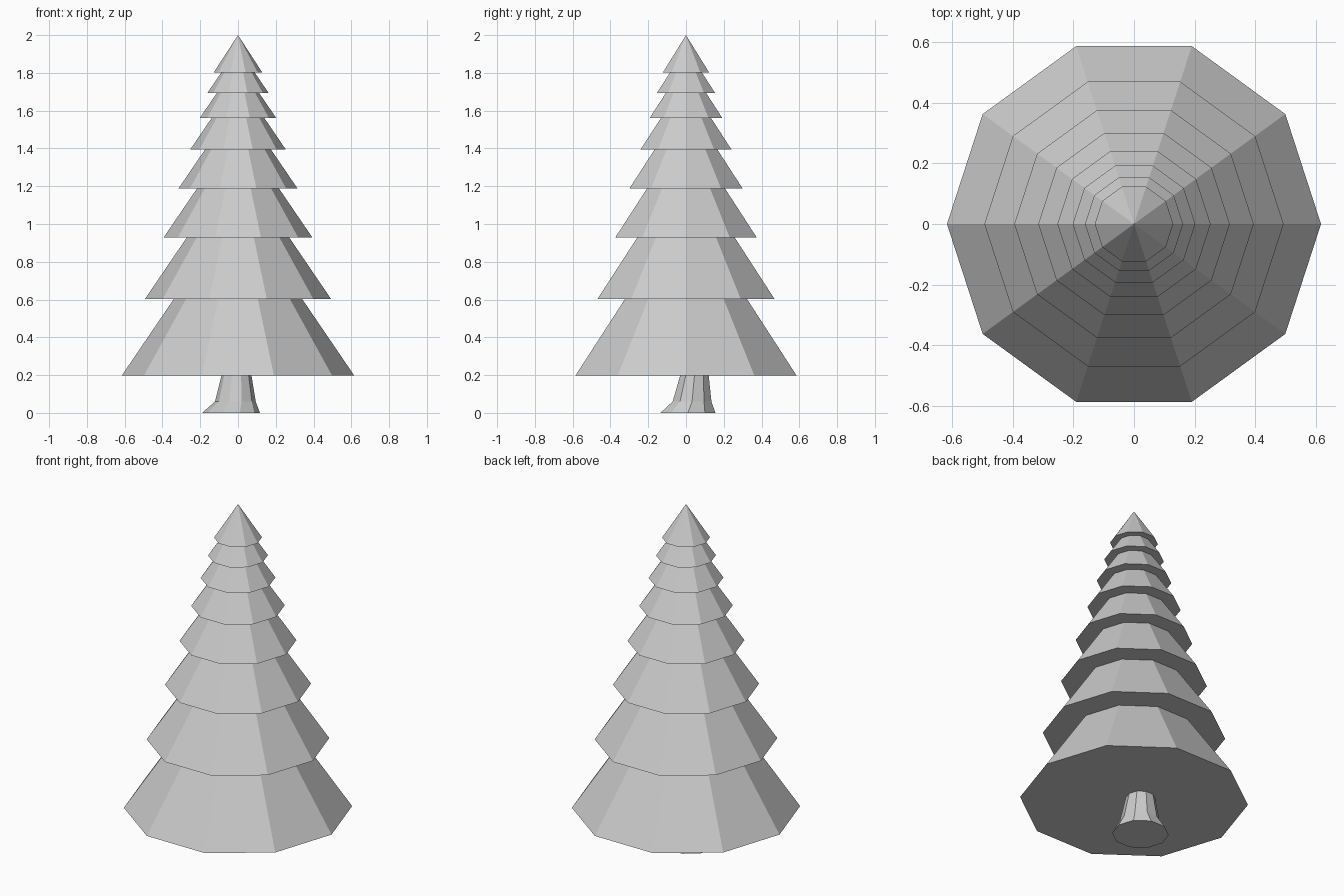
import bpy, bmesh
from math import cos, sin, tau

if "Cube" in bpy.data.objects:
    bpy.data.objects.remove(bpy.data.objects["Cube"])

SIDES = 10


def ring(bm, x, y, z, r):
    return [bm.verts.new((x + r * cos(tau * i / SIDES), y + r * sin(tau * i / SIDES), z))
            for i in range(SIDES)]


def finish(bm, name):
    bmesh.ops.recalc_face_normals(bm, faces=bm.faces)
    mesh = bpy.data.meshes.new(name)
    bm.to_mesh(mesh)
    bm.free()
    bpy.context.collection.objects.link(bpy.data.objects.new(name, mesh))


# Foliage: eight closed cones, each 0.8 times the size of the one below
z, radius, height = 0.197, 0.616, 0.905
step = 0.406
for n in range(8):
    bm = bmesh.new()
    base = ring(bm, 0, 0, z, radius)
    tip = bm.verts.new((0, 0, 2.0 if n == 7 else z + height))
    bm.faces.new(base)
    for i in range(SIDES):
        bm.faces.new((base[i], base[(i + 1) % SIDES], tip))
    finish(bm, f"foliage_tier_{n + 1}")
    z += step
    radius, height, step = radius * 0.8, height * 0.8, step * 0.8

# Trunk: leaning stem with a flared foot, running up into the lowest tier
bm = bmesh.new()
sections = [(-0.037, 0.010, 0.0, 0.153), (-0.014, 0.032, 0.06, 0.108),
            (-0.008, 0.045, 0.20, 0.079), (-0.006, 0.048, 0.26, 0.075)]
rings = [ring(bm, *s) for s in sections]
for a, b in zip(rings, rings[1:]):
    for i in range(SIDES):
        j = (i + 1) % SIDES
        bm.faces.new((a[i], a[j], b[j], b[i]))
bm.faces.new(rings[0])
bm.faces.new(rings[-1])
finish(bm, "trunk")
